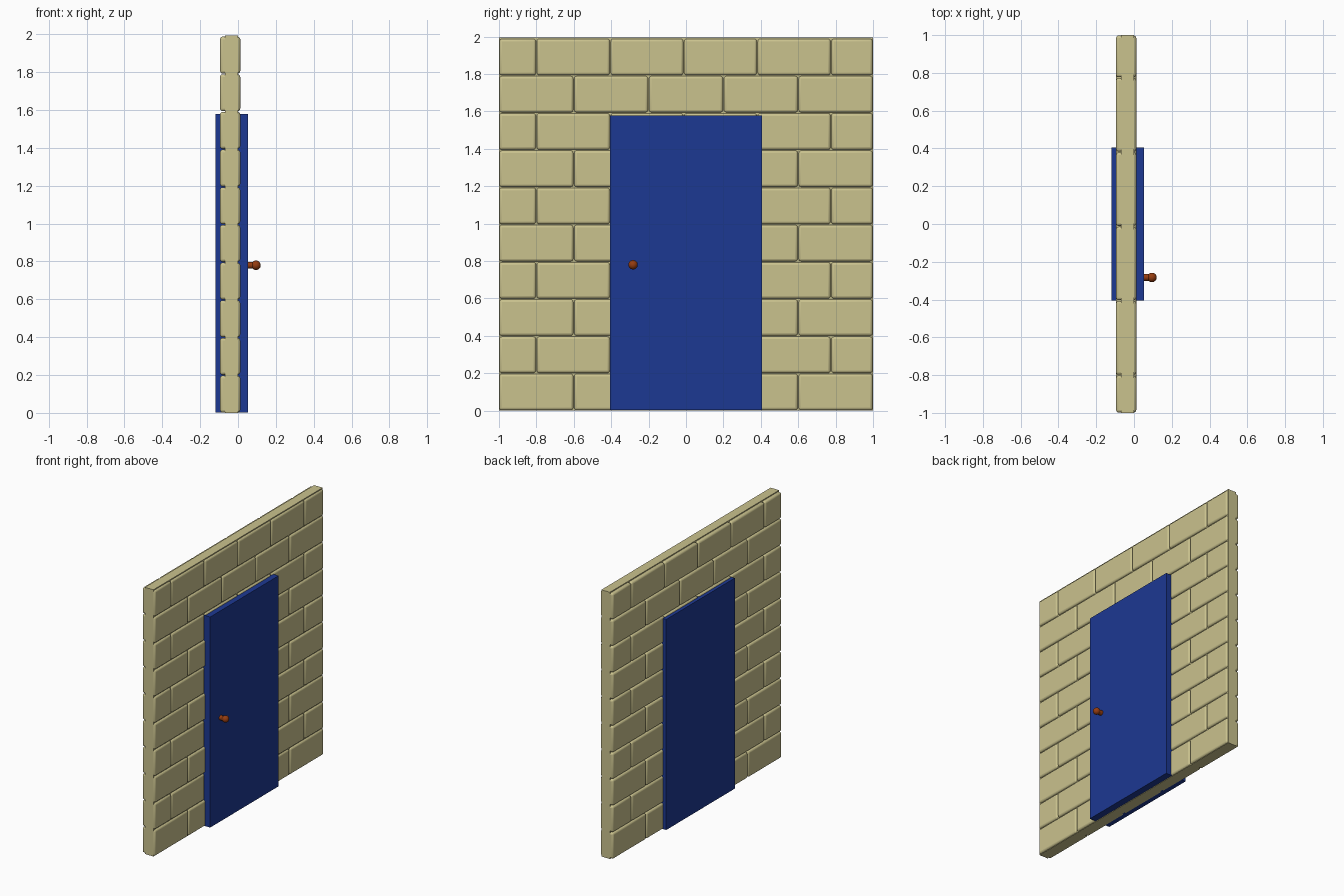
import bpy, bmesh
from mathutils import Matrix, Vector

if "Cube" in bpy.data.objects:
    bpy.data.objects.remove(bpy.data.objects["Cube"])


def material(name, rgb):
    m = bpy.data.materials.new(name)
    m.diffuse_color = (*rgb, 1)
    m.use_nodes = True
    m.node_tree.nodes["Principled BSDF"].inputs["Base Color"].default_value = m.diffuse_color
    return m


stone = material("sandstone", (0.59, 0.54, 0.27))
blue = material("blue_paint", (0.012, 0.04, 0.29))
brown = material("brown_knob", (0.30, 0.045, 0.005))


def add_box(bm, lo, hi):
    lo, hi = Vector(lo), Vector(hi)
    mat = Matrix.Translation((lo + hi) / 2) @ Matrix.Diagonal((*(hi - lo), 1))
    bmesh.ops.create_cube(bm, size=1, matrix=mat)


def finish(bm, name, mat):
    me = bpy.data.meshes.new(name)
    bm.to_mesh(me)
    bm.free()
    me.materials.append(mat)
    ob = bpy.data.objects.new(name, me)
    bpy.context.collection.objects.link(ob)
    return ob


def smooth(ob):
    bpy.ops.object.select_all(action='DESELECT')
    bpy.context.view_layer.objects.active = ob
    ob.select_set(True)
    bpy.ops.object.shade_smooth_by_angle()


# Running-bond courses of rounded bricks, offset every other row
even = [-1, -0.6, -0.2, 0.2, 0.6, 1]
odd = [-1, -0.8, -0.405, -0.012, 0.381, 0.775, 1]
bm = bmesh.new()
g = 0.002
for row in range(10):
    joints = odd if row % 2 else even
    for y0, y1 in zip(joints, joints[1:]):
        add_box(bm, (-0.095, max(y0 + g, -0.999), row * 0.199 + g),
                (0.012, min(y1 - g, 0.999), (row + 1) * 0.199 - g))
bricks = finish(bm, "bricks", stone)
bevel = bricks.modifiers.new("rounded_edges", 'BEVEL')
bevel.width = 0.014
bevel.segments = 3
smooth(bricks)

# Mortar core filling the joints
bm = bmesh.new()
add_box(bm, (-0.07, -1, 0), (0.0, 1, 1.995))
finish(bm, "mortar_core", stone)

# Door slab passing through the wall
bm = bmesh.new()
add_box(bm, (-0.12, -0.405, 0.003), (0.053, 0.405, 1.578))
finish(bm, "door", blue)

# Round knob on a tapered stem
bm = bmesh.new()
at = Vector((0.095, -0.283, 0.78))
bmesh.ops.create_uvsphere(bm, u_segments=24, v_segments=16, radius=0.025,
                          matrix=Matrix.Translation(at))
turn = Matrix.Rotation(1.5707963, 4, 'Y')
bmesh.ops.create_cone(bm, cap_ends=True, segments=24, radius1=0.018, radius2=0.018,
                      depth=0.045, matrix=Matrix.Translation(at - Vector((0.0225, 0, 0))) @ turn)
smooth(finish(bm, "door_knob", brown))
